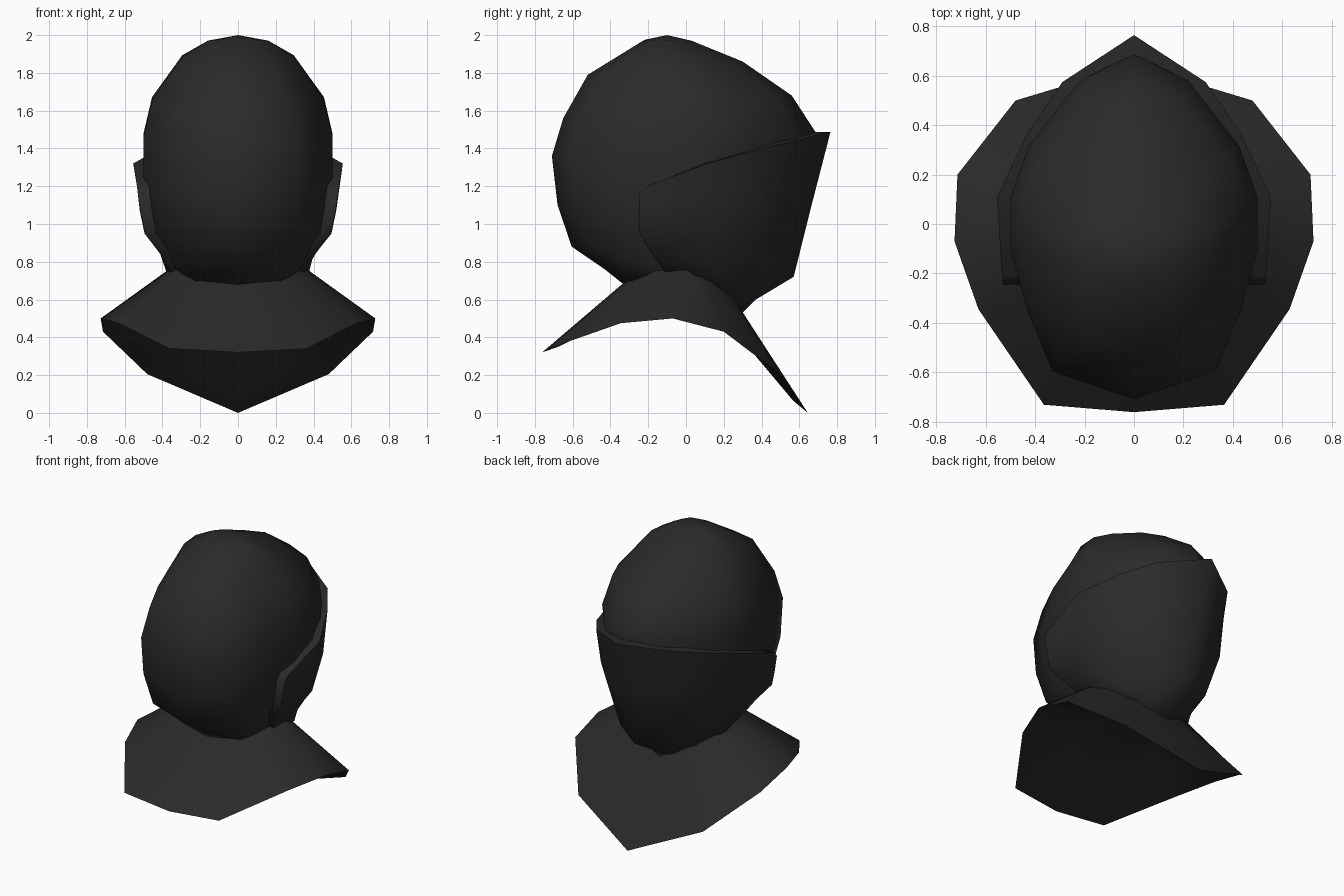
import bpy, bmesh, math

if "Cube" in bpy.data.objects:
    bpy.data.objects.remove(bpy.data.objects["Cube"])

mat = bpy.data.materials.new("matte black")
mat.diffuse_color = (0.023, 0.023, 0.023, 1)
mat.use_nodes = True
mat.node_tree.nodes["Principled BSDF"].inputs["Base Color"].default_value = mat.diffuse_color


def make(name, verts, faces, angle):
    """Build a mesh object, weld the centre seam and smooth it up to an angle."""
    me = bpy.data.meshes.new(name)
    me.from_pydata(verts, [], faces)
    bm = bmesh.new()
    bm.from_mesh(me)
    bmesh.ops.remove_doubles(bm, verts=bm.verts, dist=0.0005)
    bmesh.ops.recalc_face_normals(bm, faces=bm.faces)
    bm.to_mesh(me)
    bm.free()
    me.materials.append(mat)
    ob = bpy.data.objects.new(name, me)
    bpy.context.collection.objects.link(ob)
    bpy.ops.object.select_all(action='DESELECT')
    ob.select_set(True)
    bpy.context.view_layer.objects.active = ob
    bpy.ops.object.shade_smooth_by_angle(angle=math.radians(angle))
    return ob


def full(half):
    """Mirror a half outline (x >= 0, ends on the centre line) to a closed loop."""
    return half + [(-p[0],) + tuple(p[1:]) for p in half[-2:0:-1]]


def loft(rings, closed=True):
    """Join rings of equal length with quads; a one-point ring is a pole."""
    n = max(len(r) for r in rings)
    verts, faces = [], []
    for r in rings:
        verts += r if len(r) == n else r * n
    for i in range(len(rings) - 1):
        for j in range(n if closed else n - 1):
            k = (j + 1) % n
            faces.append((i*n + j, i*n + k, (i+1)*n + k, (i+1)*n + j))
    return verts, faces


# Skull: egg-shaped outline swept through tilted levels
# (back z, side z, front z, half width, back y, front y)
outline = full([(0, -1), (.66, -.84), (.86, -.5), (1, -.15), (1, .16),
                (.85, .46), (.44, .84), (0, 1)])
levels = [(1.975, 1.97, 1.97, .16, -.22, .03), (1.79, 1.9, 1.86, .295, -.52, .30),
          (1.56, 1.67, 1.68, .455, -.65, .56), (1.36, 1.48, 1.48, .5, -.71, .69),
          (1.10, 1.22, 1.22, .5, -.68, .60), (.88, .97, .97, .455, -.605, .49),
          (.76, .80, .80, .365, -.43, .32), (.68, .70, .70, .33, -.33, .24)]
rings = [[(0, -.1, 2.0)]]
for zb, zs, zf, w, yb, yf in levels:
    c = (yb + yf) / 2 if zs > 1.85 else 0
    rings.append([(u * w, c + v * ((yf - c) if v > 0 else (c - yb)),
                   zs + abs(v) * ((zf if v > 0 else zb) - zs)) for u, v in outline])
rings.append([(0, 0, .68)])
make("helmet_skull", *loft(rings), 75)

# Visor: pointed plate, columns from the nose ridge round to the rear edge
columns = [
    [(0, .765, 1.488), (0, .665, 1.1), (0, .57, .72), (0, .37, .60), (0, .30, .53)],
    [(.29, .575, 1.44), (.26, .52, 1.1), (.2, .44, .75), (.14, .33, .62), (.1, .27, .56)],
    [(.43, .37, 1.39), (.405, .36, 1.1), (.35, .29, .84), (.28, .23, .70), (.22, .21, .62)],
    [(.555, .11, 1.32), (.525, .11, 1.14), (.495, .11, .96), (.395, .10, .82), (.37, .09, .72)],
    [(.535, -.21, 1.2), (.52, -.235, 1.07), (.495, -.23, .95), (.415, -.18, .85), (.35, -.1, .74)],
    [(.53, -.245, 1.16), (.515, -.245, 1.06), (.492, -.245, .95), (.41, -.19, .855), (.345, -.11, .745)],
]
cols = [[(-x, y, z) for x, y, z in c] for c in columns[:0:-1]] + columns
outer = [list(r) for r in zip(*cols)]
inner = [[(x * .88, y - .1 * max(0, min(1, y / .6)), z) for x, y, z in r] for r in outer]
v1, f1 = loft(outer, False)
v2, f2 = loft(inner, False)
n, m = len(cols), len(v1)
faces = f1 + [tuple(i + m for i in reversed(f)) for f in f2]
border = (list(range(n)) + [r*n + n - 1 for r in range(1, 5)]
          + list(range(5*n - 2, 4*n - 1, -1)) + [r*n for r in range(3, 0, -1)])
for a, b in zip(border, border[1:] + border[:1]):
    faces.append((a, b, b + m, a + m))
make("face_visor", v1 + v2, faces, 72)

# Collar: flared neck guard with knife-edged rim and hollowed underside
neck = full([(0, -.34, .68), (.2, -.3, .70), (.32, -.155, .755), (.37, 0, .757),
             (.32, .13, .70), (.17, .25, .61), (0, .30, .53)])
rim = full([(0, -.762, .32), (.365, -.732, .34), (.63, -.345, .475), (.727, -.07, .50),
            (.715, .2, .43), (.48, .5, .205), (0, .645, 0)])
under = [(x * .88, y * .88, z + (.64 - z) * .1) for x, y, z in rim]
hollow = [(x * .53, y * .53, z + (.64 - z) * .52) for x, y, z in rim]
make("neck_collar", *loft([neck, rim, under, hollow, [(0, 0, .66)]]), 75)
